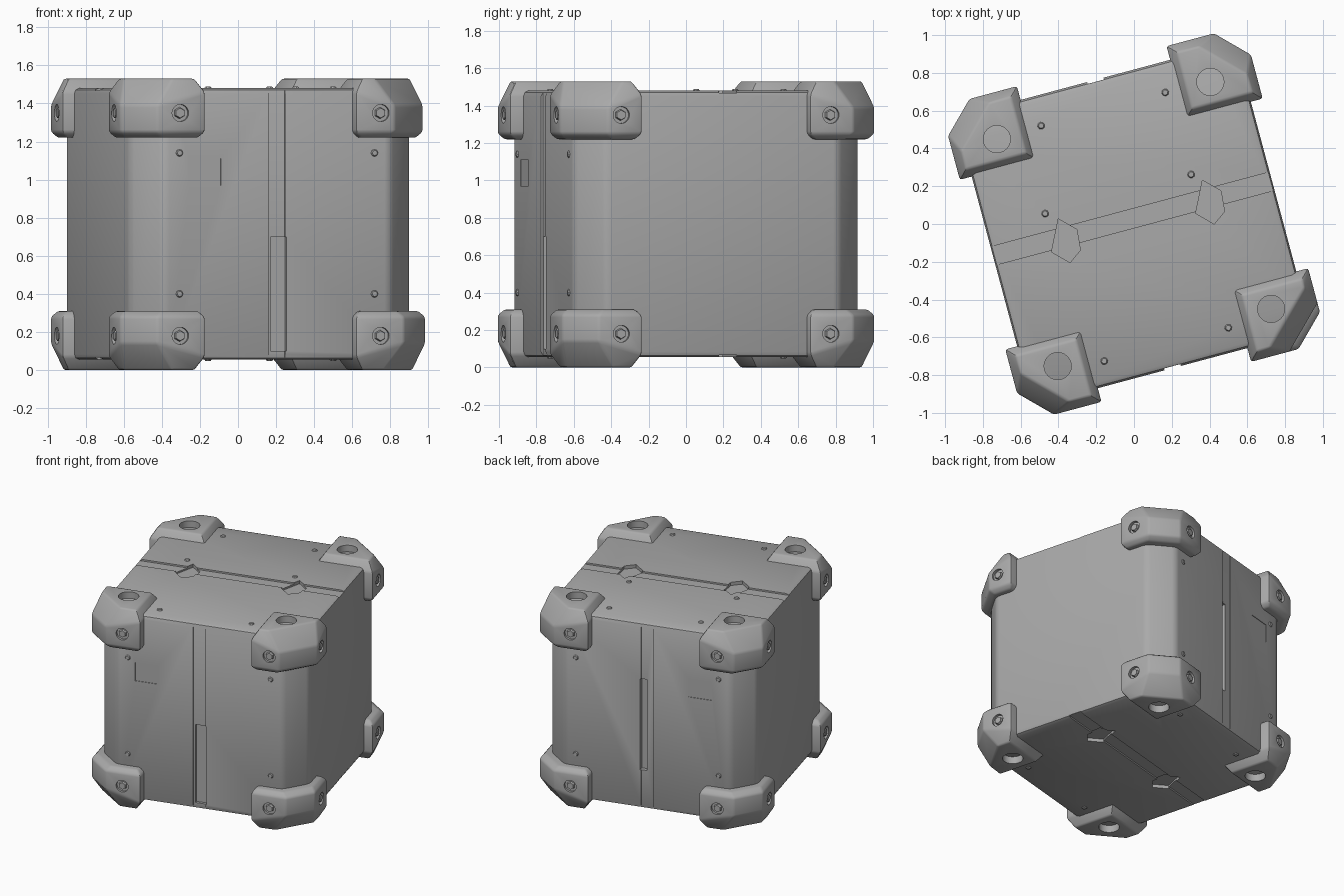
import bpy, bmesh, math
from mathutils import Matrix, Vector

cube = bpy.data.objects.get("Cube")
if cube:
    bpy.data.objects.remove(cube, do_unlink=True)

TURN = math.radians(15)
HX, HY = 0.765, 0.79          # body half sizes
TOP, MID = 1.53, 0.765        # cap top and mirror height

grey = bpy.data.materials.new("worn grey metal")
grey.use_nodes = True
COLOUR = (0.4, 0.4, 0.4, 1)
grey.diffuse_color = COLOUR
grey.node_tree.nodes["Principled BSDF"].inputs["Base Color"].default_value = COLOUR


def finish(name, bm):
    """Turn a bmesh into an object standing at the crate's angle."""
    bmesh.ops.recalc_face_normals(bm, faces=bm.faces)
    mesh = bpy.data.meshes.new(name)
    bm.to_mesh(mesh)
    bm.free()
    mesh.materials.append(grey)
    obj = bpy.data.objects.new(name, mesh)
    obj.rotation_euler.z = TURN
    bpy.context.collection.objects.link(obj)
    return obj


def loft(rings):
    """Closed solid through matching rings of points."""
    bm = bmesh.new()
    rows = [[bm.verts.new(p) for p in ring] for ring in rings]
    n = len(rows[0])
    for a, b in zip(rows, rows[1:]):
        for i in range(n):
            j = (i + 1) % n
            bm.faces.new((a[i], a[j], b[j], b[i]))
    bm.faces.new(rows[0])
    bm.faces.new(rows[-1])
    return bm


def box(name, centre, size):
    bm = bmesh.new()
    bmesh.ops.create_cube(bm, size=1, matrix=Matrix.Translation(centre) @ Matrix.Diagonal((*size, 1)))
    return finish(name, bm)


def disc(name, centre, axis, radius, depth, sides=20, top=None):
    """Cylinder or cone centred on a point, along an axis."""
    bm = bmesh.new()
    turn = Vector(axis).to_track_quat('Z', 'Y').to_matrix().to_4x4()
    bmesh.ops.create_cone(bm, cap_ends=True, segments=sides, radius1=radius,
                          radius2=radius if top is None else top, depth=depth,
                          matrix=Matrix.Translation(centre) @ turn)
    return finish(name, bm)


def soften(bm, width, segments=2):
    bmesh.ops.recalc_face_normals(bm, faces=bm.faces)
    sharp = [e for e in bm.edges if e.calc_face_angle(0) > math.radians(20)]
    bmesh.ops.bevel(bm, geom=sharp, offset=width, segments=segments, profile=0.5,
                    affect='EDGES', clamp_overlap=True)


def carve(obj, cutters):
    """Cut every cutter out of the object, bake the result and drop the cutters."""
    for cutter in cutters:
        cutter.hide_render = True
        mod = obj.modifiers.new("cut", 'BOOLEAN')
        mod.operation, mod.solver, mod.object = 'DIFFERENCE', 'EXACT', cutter
    bpy.context.view_layer.update()
    graph = bpy.context.evaluated_depsgraph_get()
    baked = bpy.data.meshes.new_from_object(obj.evaluated_get(graph))
    obj.modifiers.clear()
    obj.data = baked
    for cutter in cutters:
        bpy.data.objects.remove(cutter, do_unlink=True)


# Body: box with chamfered upright edges
def plan(hx, hy, c, z):
    return [(hx, c - hy, z), (hx, hy - c, z), (hx - c, hy, z), (c - hx, hy, z),
            (-hx, hy - c, z), (-hx, c - hy, z), (c - hx, -hy, z), (hx - c, -hy, z)]


BASE, LID = 0.055, 1.48
shape = loft([plan(HX, HY, 0.15, BASE), plan(HX, HY, 0.15, LID)])
soften(shape, 0.03)
body = finish("body", shape)

# Seams, slots and dents cut into the body
cuts = []
for z in (BASE, LID):
    cuts.append(box("seam", (0, 0.03, z), (2, 0.1, 0.024)))
    for x, y in ((-0.38, 0.0), (0.41, 0.0)):
        outline = [(0, 0.13), (0.08, 0.05), (0.07, -0.06), (0, -0.11), (-0.08, -0.03)]
        cuts.append(finish("chip", loft([[(x + u, y + v, z + h) for u, v in outline]
                                         for h in (-0.025, 0.025)])))
for y in (-HY, HY):
    cuts.append(box("seam", (0, y, MID), (0.09, 0.02, 2)))
    cuts.append(box("mark", (-0.39, y, 1.04), (0.17, 0.008, 0.14)))
cuts.append(box("slot", (0.01, -HY, 0.4), (0.085, 0.06, 0.6)))
cuts.append(box("slot", (0.03, HY, 0.7), (0.05, 0.08, 0.7)))
carve(body, cuts)

# Small rivets on lid, base, front and back
rivets = [((x, y, z), (0, 0, 1 if z > MID else -1))
          for x in (-0.34, 0.34) for y in (-0.66, 0.63) for z in (BASE, LID)]
rivets += [((x, 0.175, LID), (0, 0, 1)) for x in (-0.44, 0.36)]
rivets += [((x, s * HY, z), (0, s, 0)) for x in (-0.53, 0.53) for s in (-1, 1) for z in (0.4, 1.14)]
parts = [body]
for place, axis in rivets:
    parts.append(disc("rivet", place, axis, 0.025, 0.016, 8, 0.014))


# Corner caps, each with a deep end hole and two bolted sides
def cap_ring(inset, c, heights, sx, sy, upper):
    x0, x1, y0, y1 = 0.41 + inset, 0.83 - inset, 0.465 + inset, 0.865 - inset
    points = [(x0, y0), (x1, y0), (x1, y1 - c), (x1 - c, y1), (x0, y1)]
    side, diagonal = heights
    zs = (side, side, diagonal, diagonal, side)
    return [(sx * x, sy * y, z if upper else 2 * MID - z) for (x, y), z in zip(points, zs)]


for sx in (-1, 1):
    for sy in (-1, 1):
        for upper in (True, False):
            name = " ".join(("upper" if upper else "lower", "back" if sy > 0 else "front",
                             "left" if sx > 0 else "right", "cap")).replace(" ", "_")
            c = 0.21 if upper and sx > 0 > sy else 0.16
            levels = [(0.03, c, (1.22, 1.22)), (0, c, (1.25, 1.25)),
                      (0, c, (1.46, 1.39)), (0.045, c + 0.05, (TOP, TOP))]
            shape = loft([cap_ring(*level, sx, sy, upper) for level in levels])
            soften(shape, 0.012)
            cap = finish(name, shape)

            end = TOP if upper else 0
            z = 1.35 if upper else 2 * MID - 1.35
            bolts = [((sx * 0.545, sy * 0.865, z), Vector((0, sy, 0))),
                     ((sx * 0.83, sy * 0.58, z), Vector((sx, 0, 0)))]
            holes = [disc("hole", (sx * 0.585, sy * 0.622, end), (0, 0, 1), 0.072, 0.2, 24)]
            holes += [disc("recess", place, axis, 0.045, 0.04) for place, axis in bolts]
            carve(cap, holes)
            parts.append(cap)
            for place, axis in bolts:
                parts.append(disc("bolt", Vector(place) - axis * 0.014, axis, 0.032, 0.024, 6, 0.026))

# Smooth shading that keeps the hard edges
bpy.ops.object.select_all(action='DESELECT')
for obj in parts:
    obj.select_set(True)
bpy.context.view_layer.objects.active = body
bpy.ops.object.shade_smooth_by_angle(angle=math.radians(30))
